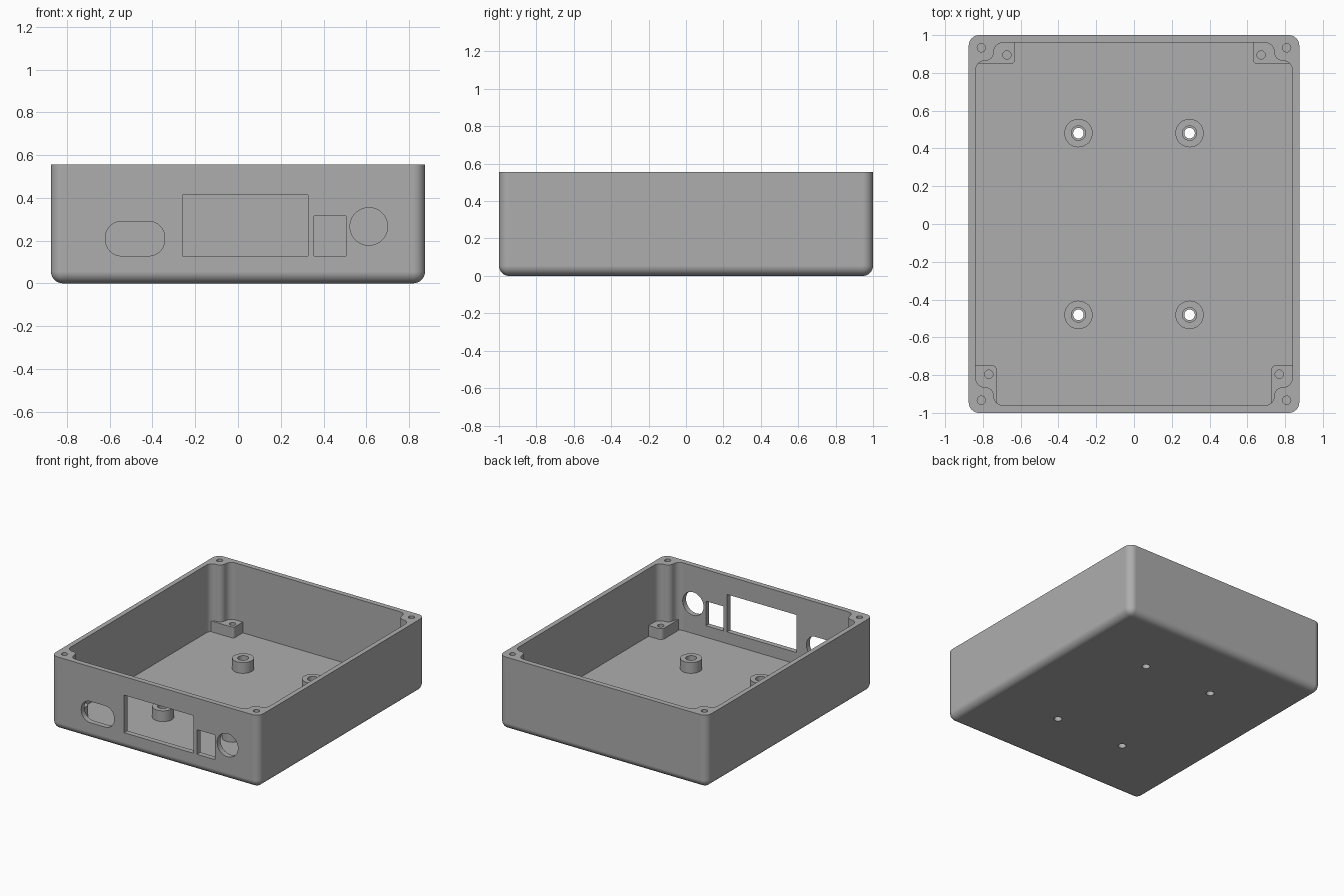
import bpy, bmesh, math
from mathutils import Vector

if "Cube" in bpy.data.objects:
    bpy.data.objects.remove(bpy.data.objects["Cube"])

HALF_X, HALF_Y, HEIGHT = 0.875, 1.0, 0.555
IN_X, IN_Y, FLOOR = 0.838, 0.96, 0.04
SUPPORT_TOP = 0.122
MIRRORS = [(1, 1), (-1, 1), (-1, -1), (1, -1)]

grey = bpy.data.materials.new("plain grey plastic")
grey.use_nodes = True
colour = (0.42, 0.42, 0.42, 1)
grey.diffuse_color = colour
grey.node_tree.nodes["Principled BSDF"].inputs["Base Color"].default_value = colour


def make_object(name, bm):
    bmesh.ops.recalc_face_normals(bm, faces=bm.faces)
    mesh = bpy.data.meshes.new(name)
    bm.to_mesh(mesh)
    bm.free()
    mesh.materials.append(grey)
    obj = bpy.data.objects.new(name, mesh)
    bpy.context.collection.objects.link(obj)
    return obj


def rounded(corners, steps=8):
    """Outline from (x, y, radius) corners, square corners rounded by arcs."""
    out = []
    for i, (x, y, r) in enumerate(corners):
        p = Vector((x, y))
        if r == 0:
            out.append(p)
            continue
        a = (Vector(corners[i - 1][:2]) - p).normalized() * r
        b = (Vector(corners[(i + 1) % len(corners)][:2]) - p).normalized() * r
        for k in range(steps + 1):
            t = k / steps * math.pi / 2
            out.append(p + a * (1 - math.sin(t)) + b * (1 - math.cos(t)))
    return out


def rectangle(x0, x1, y0, y1, r=0):
    return rounded([(x0, y0, r), (x1, y0, r), (x1, y1, r), (x0, y1, r)])


def circle(x, y, r, n=40):
    return [Vector((x + r * math.cos(math.tau * k / n),
                    y + r * math.sin(math.tau * k / n))) for k in range(n)]


def prism(name, outline, low, high, along_y=False):
    """Extrude an outline up z, or an x-z outline along y."""
    bm = bmesh.new()
    place = (lambda p, d: (p.x, d, p.y)) if along_y else (lambda p, d: (p.x, p.y, d))
    face = bm.faces.new([bm.verts.new(place(p, low)) for p in outline])
    new = bmesh.ops.extrude_face_region(bm, geom=[face])["geom"]
    move = Vector((0, high - low, 0)) if along_y else Vector((0, 0, high - low))
    bmesh.ops.translate(bm, vec=move, verts=[v for v in new if isinstance(v, bmesh.types.BMVert)])
    return make_object(name, bm)


def cut(target, cutter):
    """Subtract the cutter and remove it."""
    mod = target.modifiers.new("cut", "BOOLEAN")
    mod.operation, mod.solver, mod.object = "DIFFERENCE", "EXACT", cutter
    bpy.context.view_layer.objects.active = target
    bpy.ops.object.modifier_apply(modifier=mod.name)
    bpy.data.objects.remove(cutter)


# Outer shell, rounded on the upright and bottom edges
bm = bmesh.new()
bmesh.ops.create_cube(bm, size=1)
for v in bm.verts:
    v.co = (v.co.x * 2 * HALF_X, v.co.y * 2 * HALF_Y, (v.co.z + 0.5) * HEIGHT)
edges = [e for e in bm.edges if min(v.co.z for v in e.verts) < 0.01]
bmesh.ops.bevel(bm, geom=edges, offset=0.055, segments=8, profile=0.5, affect="EDGES")
shell = make_object("case_shell", bm)

# Cavity that leaves a screw post in each corner
corners = []
for sx, sy in MIRRORS:
    post = [(IN_X * sx, 0.865 * sy, 0.05), (0.743 * sx, 0.865 * sy, 0.043),
            (0.743 * sx, IN_Y * sy, 0.05)]
    corners += post if sx * sy > 0 else post[::-1]
cut(shell, prism("cavity", rounded(corners), FLOOR, 1))

# Lid screw holes
for sx, sy in MIRRORS:
    cut(shell, prism("screw_hole", circle(0.808 * sx, 0.933 * sy, 0.022, 24), 0.25, 1))

# Front openings: oval, display, socket and round
openings = [rectangle(-0.62, -0.343, 0.128, 0.29, 0.075),
            rectangle(-0.259, 0.327, 0.128, 0.414),
            rectangle(0.355, 0.505, 0.128, 0.315),
            circle(0.612, 0.266, 0.088)]
for outline in openings:
    cut(shell, prism("opening", outline, -1.2, -0.9, along_y=True))

parts = [shell]
for sx, sy in MIRRORS:
    side = ("back" if sy > 0 else "front") + ("_left" if sx > 0 else "_right")

    # Standoff with a wide bore over a narrower hole through the floor
    x, y = 0.294 * sx, 0.481 * sy
    standoff = prism("standoff_" + side, circle(x, y, 0.075), FLOOR - 0.005, SUPPORT_TOP)
    cut(standoff, prism("bore", circle(x, y, 0.038), 0, 1))
    cut(shell, prism("floor_hole", circle(x, y, 0.028), -1, 0.2))

    # Low corner support, wide at the back and deep at the front
    if sy > 0:
        px, py, r, hole = 0.632, 0.85, 0.015, (0.673, 0.895)
    else:
        px, py, r, hole = 0.725, 0.747, 0.03, (0.769, 0.795)
    ring = [(px * sx, py * sy, r), (0.85 * sx, py * sy, 0),
            (0.85 * sx, 0.97 * sy, 0), (px * sx, 0.97 * sy, 0)]
    pad = prism("corner_support_" + side, rounded(ring), FLOOR - 0.005, SUPPORT_TOP)
    cut(pad, prism("pad_hole", circle(hole[0] * sx, hole[1] * sy, 0.022, 24), FLOOR, 1))
    parts += [standoff, pad]

# Smooth rounded faces, keep flat faces flat
for obj in parts:
    bpy.ops.object.select_all(action="DESELECT")
    obj.select_set(True)
    bpy.context.view_layer.objects.active = obj
    bpy.ops.object.shade_smooth_by_angle(angle=math.radians(30))
    weighted = obj.modifiers.new("flat_faces", "WEIGHTED_NORMAL")
    weighted.keep_sharp = True
